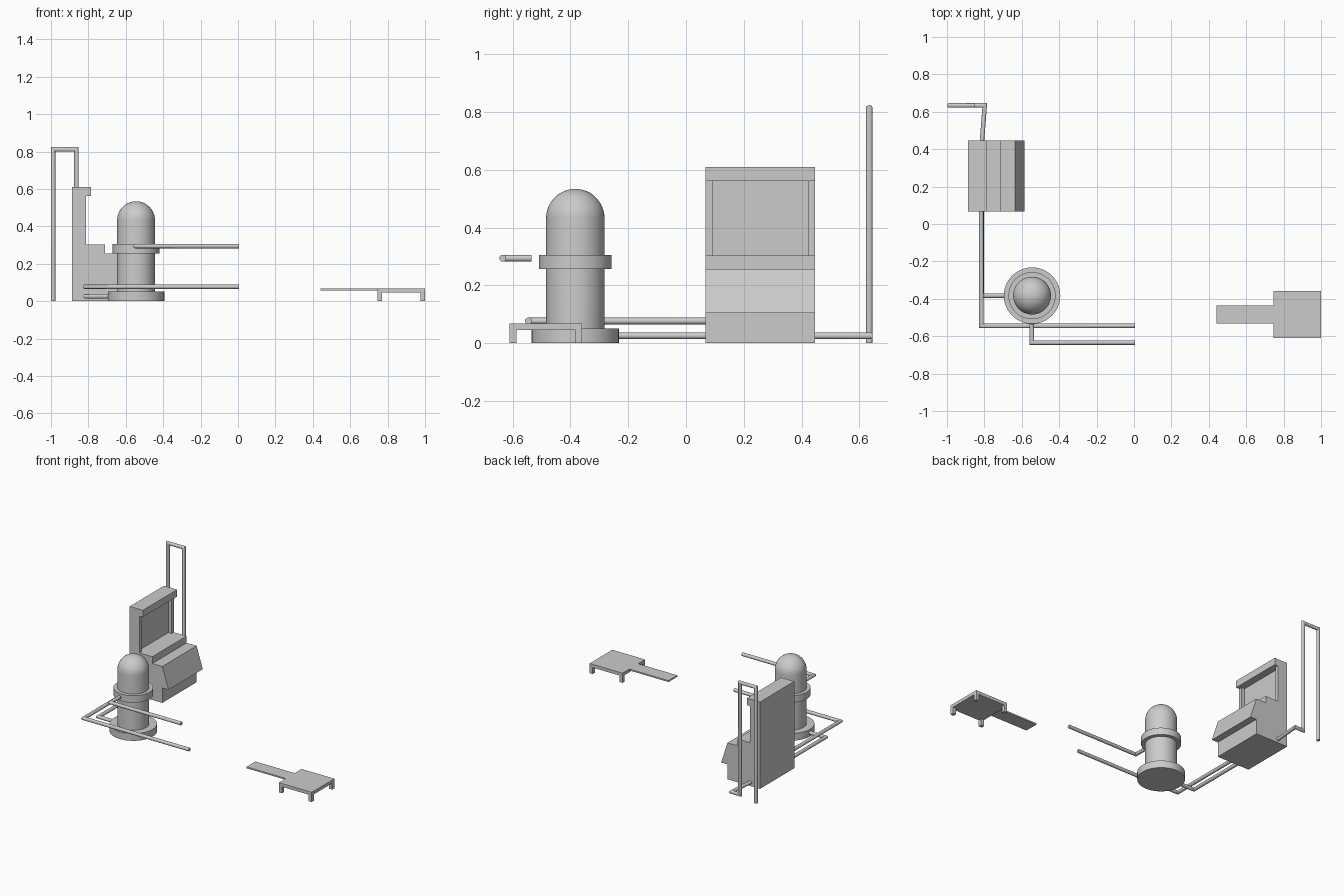
import bpy, bmesh, math
from mathutils import Vector

if "Cube" in bpy.data.objects:
    bpy.data.objects.remove(bpy.data.objects["Cube"], do_unlink=True)

grey = bpy.data.materials.new("plain grey")
grey.use_nodes = True
grey.diffuse_color = (0.6, 0.6, 0.6, 1)
grey.node_tree.nodes["Principled BSDF"].inputs["Base Color"].default_value = (0.6, 0.6, 0.6, 1)


def finish(name, bm, smooth=False):
    bmesh.ops.recalc_face_normals(bm, faces=bm.faces[:])
    mesh = bpy.data.meshes.new(name)
    bm.to_mesh(mesh)
    bm.free()
    mesh.materials.append(grey)
    obj = bpy.data.objects.new(name, mesh)
    bpy.context.collection.objects.link(obj)
    if smooth:
        bpy.ops.object.select_all(action='DESELECT')
        obj.select_set(True)
        bpy.context.view_layer.objects.active = obj
        bpy.ops.object.shade_smooth_by_angle(angle=math.radians(35))
    return obj


def box(name, low, high):
    bm = bmesh.new()
    bmesh.ops.create_cube(bm, size=1)
    for v in bm.verts:
        v.co = [a + (b - a) * (c + 0.5) for a, b, c in zip(low, high, v.co)]
    return finish(name, bm)


def lathe(name, profile, centre, steps=48):
    """Spin (radius, height) points about a vertical axis."""
    bm = bmesh.new()
    verts = [bm.verts.new((r, 0, z)) for r, z in profile]
    edges = [bm.edges.new(pair) for pair in zip(verts, verts[1:])]
    bmesh.ops.spin(bm, geom=verts + edges, cent=(0, 0, 0), axis=(0, 0, 1),
                   angle=2 * math.pi, steps=steps)
    bmesh.ops.remove_doubles(bm, verts=bm.verts[:], dist=1e-5)
    bmesh.ops.translate(bm, verts=bm.verts[:], vec=(*centre, 0))
    return finish(name, bm, True)


def pipe(name, path, radius=0.012, sides=20):
    """Round pipe along straight runs with mitred corners."""
    bm = bmesh.new()
    pts = [Vector(p) for p in path]
    dirs = [(b - a).normalized() for a, b in zip(pts, pts[1:])]
    u = dirs[0].orthogonal().normalized()
    w = dirs[0].cross(u)
    angles = [2 * math.pi * i / sides for i in range(sides)]
    ring = [bm.verts.new(pts[0] + radius * (math.cos(a) * u + math.sin(a) * w)) for a in angles]
    bm.faces.new(ring)
    for i, d in enumerate(dirs):
        end = pts[i + 1]
        normal = d + dirs[i + 1] if i + 1 < len(dirs) else d
        new = [bm.verts.new(v.co + d * ((end - v.co).dot(normal) / d.dot(normal))) for v in ring]
        for k in range(sides):
            j = (k + 1) % sides
            bm.faces.new((ring[k], ring[j], new[j], new[k]))
        ring = new
    bm.faces.new(ring)
    return finish(name, bm, True)


# Domed vessel with base flange and collar
axis = (-0.545, -0.383)
dome = [(0.101 * math.cos(a), 0.433 + 0.101 * math.sin(a))
        for a in (math.pi / 2 * i / 12 for i in range(12))]
lathe("vessel_body", [(0, 0.02), (0.101, 0.02)] + dome + [(0, 0.534)], axis)
lathe("vessel_base", [(0, 0), (0.151, 0), (0.151, 0.051), (0, 0.051)], axis)
lathe("vessel_collar", [(0.09, 0.256), (0.126, 0.256), (0.126, 0.305), (0.09, 0.305)], axis)

# Control cabinet: side profile extruded across its width
back, post, desk, front = -0.888, -0.812, -0.712, -0.635
profile = [(back, 0), (front, 0), (front, 0.105), (-0.586, 0.105), (front, 0.256),
           (desk, 0.256), (desk, 0.304), (post, 0.304), (post, 0.561),
           (-0.786, 0.561), (-0.786, 0.61), (back, 0.61)]
bm = bmesh.new()
side = bm.faces.new([bm.verts.new((x, 0.067, z)) for x, z in profile])
extruded = bmesh.ops.extrude_face_region(bm, geom=[side])["geom"]
for v in extruded:
    if isinstance(v, bmesh.types.BMVert):
        v.co.y = 0.447
bmesh.ops.recalc_face_normals(bm, faces=bm.faces[:])
# Recessed back panel between two thin posts
panel = next(f for f in bm.faces if all(abs(v.co.x - post) < 1e-4 for v in f.verts))
inner = bmesh.ops.extrude_discrete_faces(bm, faces=[panel])["faces"][0]
for v in inner.verts:
    v.co.y = 0.091 if v.co.y < 0.2 else 0.423
walls = bmesh.ops.extrude_face_region(bm, geom=[inner])["geom"]
for v in walls:
    if isinstance(v, bmesh.types.BMVert):
        v.co.x -= 0.025
bmesh.ops.delete(bm, geom=[inner], context='FACES_ONLY')
# Narrow post fronts on either side of the recess
for low, high in ((0.067, 0.091), (0.423, 0.447)):
    bm.faces.new([bm.verts.new((post, y, z)) for y, z in
                  ((low, 0.304), (high, 0.304), (high, 0.561), (low, 0.561))])
bmesh.ops.remove_doubles(bm, verts=bm.verts[:], dist=1e-4)
finish("control_cabinet", bm)

# Pipework
pipe("upper_outlet_pipe", [(-0.547, -0.535, 0.294), (-0.547, -0.634, 0.294), (0.005, -0.634, 0.294)])
pipe("feed_pipe", [(0.005, -0.545, 0.077), (-0.817, -0.545, 0.077), (-0.817, 0.08, 0.077)])
pipe("drain_pipe", [(-0.66, -0.383, 0.026), (-0.815, -0.383, 0.026), (-0.815, 0.08, 0.026)])
pipe("vent_pipe", [(-0.814, 0.43, 0.026), (-0.798, 0.634, 0.026), (-0.864, 0.634, 0.026),
                   (-0.864, 0.634, 0.812), (-0.988, 0.634, 0.812), (-0.988, 0.634, 0)])

# Low platform with four legs and a thin ramp
box("platform_top", (0.745, -0.61, 0.045), (1, -0.359, 0.068))
box("platform_ramp", (0.44, -0.533, 0.058), (0.75, -0.435, 0.068))
for x, x_name in ((0.745, "right"), (0.976, "left")):
    for y, y_name in ((-0.61, "front"), (-0.383, "back")):
        box(f"leg_{y_name}_{x_name}", (x, y, 0), (x + 0.024, y + 0.024, 0.05))
